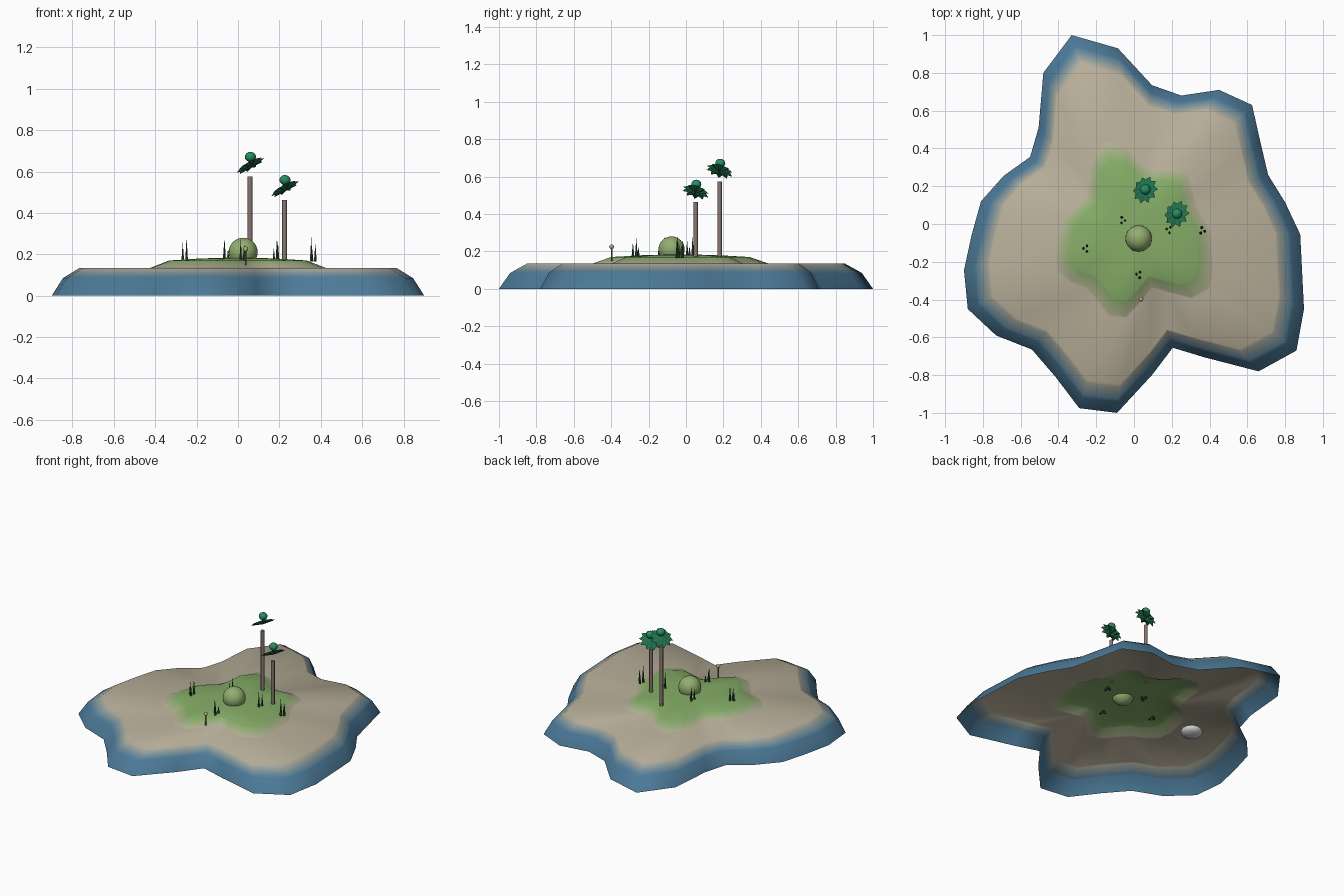
import bpy, math, random
from mathutils import Vector, Matrix

if "Cube" in bpy.data.objects:
    bpy.data.objects.remove(bpy.data.objects["Cube"])

random.seed(4)


def lin(c):
    c /= 255
    return c / 12.92 if c < 0.04045 else ((c + 0.055) / 1.055) ** 2.4


def material(name, rgb):
    m = bpy.data.materials.new(name)
    m.diffuse_color = (*[lin(c) for c in rgb], 1)
    m.use_nodes = True
    m.node_tree.nodes["Principled BSDF"].inputs["Base Color"].default_value = m.diffuse_color
    return m


def mix(a, b, t):
    return tuple(p + (q - p) * t for p, q in zip(a, b))


def make(name, verts, faces, mats, smooth=False):
    me = bpy.data.meshes.new(name)
    me.from_pydata(verts, [], faces)
    for m in mats:
        me.materials.append(m)
    ob = bpy.data.objects.new(name, me)
    bpy.context.collection.objects.link(ob)
    for p in me.polygons:
        p.use_smooth = smooth
    return ob


def finish(ob, name, mat):
    ob.name = name
    if mat:
        ob.data.materials.append(mat)
    bpy.ops.object.shade_smooth_by_angle(angle=math.radians(40))
    return ob


def ball(name, loc, r, mat, squash=1.0, seg=24):
    bpy.ops.mesh.primitive_uv_sphere_add(segments=seg, ring_count=seg // 2, radius=r, location=loc)
    ob = bpy.context.object
    ob.scale.z = squash
    return finish(ob, name, mat)


def post(name, x, y, z0, z1, r, mat, r2=None, seg=12):
    bpy.ops.mesh.primitive_cone_add(vertices=seg, radius1=r, radius2=r if r2 is None else r2,
                                    depth=z1 - z0, location=(x, y, (z0 + z1) / 2))
    return finish(bpy.context.object, name, mat)


BLUE, SAND, GREEN = (76, 122, 152), (186, 177, 155), (134, 174, 104)

# island shell: shoreline scaled inwards along a stepped profile, open below
shore = [(-.33, 1), (-.085, .93), (.095, .735), (.25, .68), (.45, .71), (.625, .63), (.67, .43),
         (.71, .26), (.80, .115), (.88, -.055), (.90, -.45), (.86, -.67), (.66, -.78), (.37, -.705),
         (.205, -.655), (.095, -.80), (-.09, -1), (-.29, -.975), (-.415, -.81), (-.54, -.665),
         (-.73, -.59), (-.88, -.45), (-.90, -.245), (-.86, -.06), (-.81, .12), (-.69, .255),
         (-.55, .355), (-.505, .51), (-.48, .80)]
# scale, height, y shift, colour, bands leading to the next station
profile = [(1, 0, 0, BLUE, 1), (.94, .085, 0, BLUE, 7), (.85, .135, 0, SAND, 1),
           (.47, .135, -.03, SAND, 8), (.37, .17, -.03, GREEN, 1), (.2, .18, -.03, GREEN, 1)]
rings, colours = [], []
for a, b in zip(profile, profile[1:]):
    for i in range(a[4]):
        rings.append(mix(a[:3], b[:3], i / a[4]))
        colours.append(mix(a[3], b[3], (i + .5) / a[4]))
rings.append(profile[-1][:3])
colours.append(GREEN)
n = len(shore)
verts = [(x * s, y * s + dy, z) for s, z, dy in rings for x, y in shore]
verts.append((0, -.03, .185))
faces = []
for r in range(len(rings) - 1):
    for i in range(n):
        j = (i + 1) % n
        faces.append((r * n + j, r * n + i, (r + 1) * n + i, (r + 1) * n + j))
last = (len(rings) - 1) * n
faces += [(last + (i + 1) % n, last + i, len(verts) - 1) for i in range(n)]
island = make("island", verts, faces, [material(f"ground_{k}", c) for k, c in enumerate(colours)], True)
for k, p in enumerate(island.data.polygons):
    p.material_index = min(k // n, len(colours) - 1)

# palm trees: trunk, tilted star of leaves, crown ball
bark = material("bark", (138, 120, 112))
leaf = material("leaf", (32, 112, 78))
crown = material("crown", (38, 142, 96))
tilt = Vector((0, 0, 1)).rotation_difference(Vector((-.55, .3, 1))).to_matrix().to_4x4()
points = 10
for k, (x, y, top) in enumerate([(.058, .18, .575), (.225, .052, .463)], 1):
    post(f"trunk_{k}", x, y, .172, top, .0115, bark)
    star = [(0, 0, .014), (0, 0, -.012)]
    for i in range(points * 2):
        r = .056 if i % 2 else .075
        a = math.pi * i / points
        star.append((r * math.cos(a), r * math.sin(a), .006 if i % 2 else -.002))
    fs = []
    for i in range(points * 2):
        p, q = 2 + i, 2 + (i + 1) % (points * 2)
        fs += [(0, p, q), (1, q, p)]
    ob = make(f"leaves_{k}", star, fs, [leaf])
    ob.matrix_world = Matrix.Translation((x + .002, y, top + .055)) @ tilt
    ball(f"crown_ball_{k}", (x + .002, y + .003, top + .096), .027, crown, .9, 16)

# round bush
ball("bush", (.025, -.077, .21), .07, material("bush", (146, 174, 112)), 1, 32)

# grass tufts of thin blades
grass = material("grass", (48, 78, 50))
tufts = [(-.255, -.13), (-.06, .02), (.025, -.268), (.362, -.035), (.185, -.03)]
for k, (x, y) in enumerate(tufts, 1):
    for b in range(3):
        a = b * 2.1 + k
        post(f"grass_{k}_{b + 1}", x + .012 * math.cos(a), y + .017 * math.sin(a), .165,
             .285 - .025 * b - random.uniform(0, .012), .008, grass, 0, 6)

# small round-topped stalk
post("stalk", .037, -.398, .148, .225, .004, bark, seg=8)
ball("stalk_cap", (.037, -.398, .225), .0125, material("cap", (196, 166, 128)), 1, 16)

# grey stone tucked under the sand
ball("stone", (-.47, -.01, .1), .067, None, .5)
